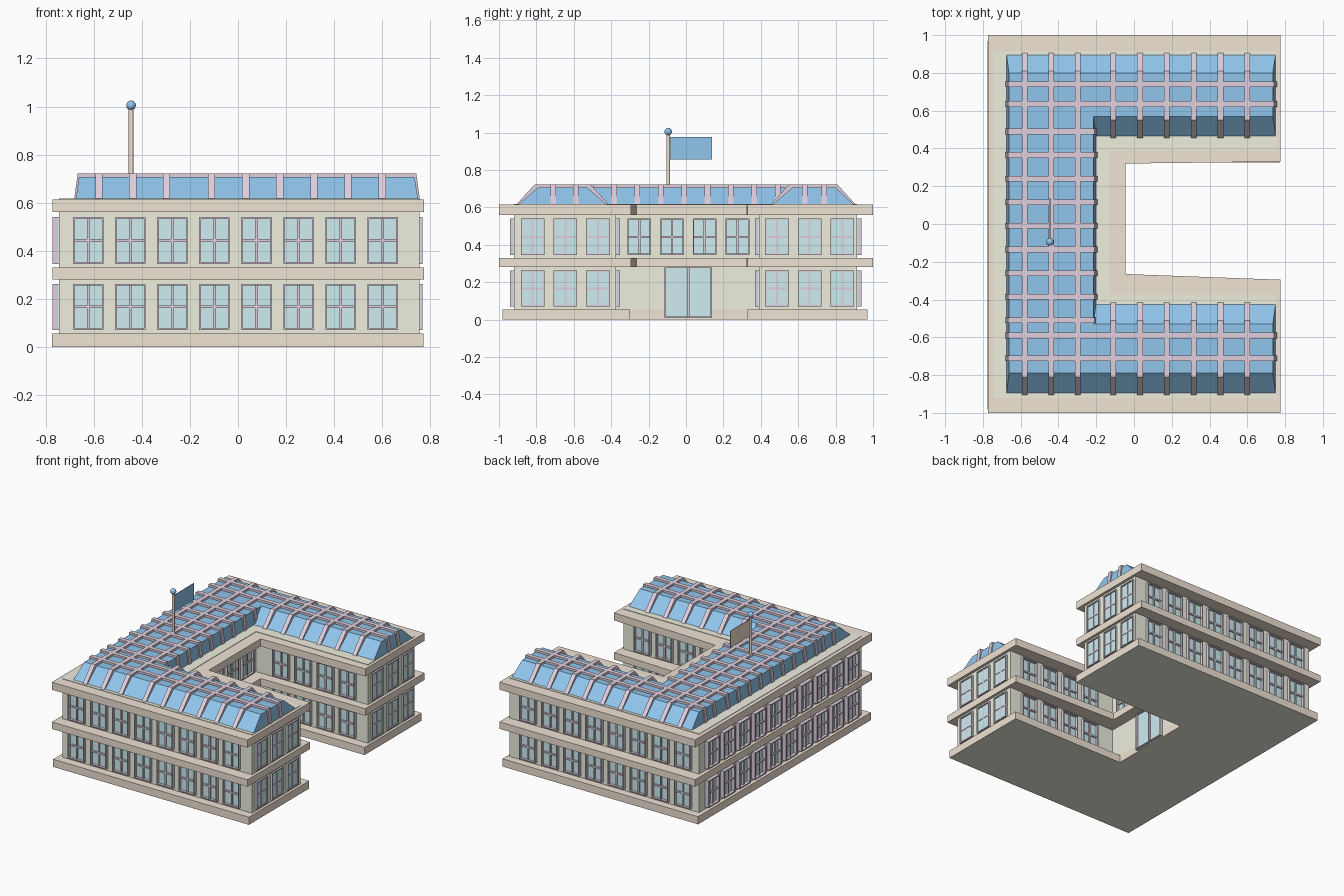
import bpy, bmesh
from mathutils import Vector

if "Cube" in bpy.data.objects:
    bpy.data.objects.remove(bpy.data.objects["Cube"])


def material(name, rgb):
    m = bpy.data.materials.new(name)
    m.diffuse_color = (*rgb, 1)
    m.use_nodes = True
    m.node_tree.nodes["Principled BSDF"].inputs["Base Color"].default_value = m.diffuse_color
    return m


WALL = material("cream wall", (0.86, 0.87, 0.74))
STONE = material("tan stone", (0.87, 0.77, 0.66))
BLUE = material("blue roof", (0.28, 0.56, 0.84))
PINK = material("mauve trim", (0.75, 0.63, 0.73))
GLASS = material("pale glass", (0.61, 0.85, 0.88))


def finish(name, bm, *mats):
    bmesh.ops.recalc_face_normals(bm, faces=bm.faces)
    me = bpy.data.meshes.new(name)
    bm.to_mesh(me)
    bm.free()
    for m in mats:
        me.materials.append(m)
    ob = bpy.data.objects.new(name, me)
    bpy.context.collection.objects.link(ob)
    return ob


def loft(bm, low, high):
    """Closed solid between two matching loops of 3D points."""
    a = [bm.verts.new(p) for p in low]
    b = [bm.verts.new(p) for p in high]
    n = len(a)
    bm.faces.new(a[::-1])
    bm.faces.new(b)
    for i in range(n):
        bm.faces.new((a[i], a[(i + 1) % n], b[(i + 1) % n], b[i]))


def box(bm, p, q, mat=0):
    lo = [min(a, b) for a, b in zip(p, q)]
    hi = [max(a, b) for a, b in zip(p, q)]
    size = Vector(hi) - Vector(lo)
    vs = bmesh.ops.create_cube(bm, size=1)["verts"]
    for v in vs:
        v.co = Vector(lo) + Vector((c + 0.5) * s for c, s in zip(v.co, size))
    for f in {f for v in vs for f in v.link_faces}:
        f.material_index = mat


def u_shape(x0, x1, y0, y1, xc, c0, c1, d0=None, d1=None):
    """U plan open to +x; c = court edges at the open end, d = at the back."""
    d0 = c0 if d0 is None else d0
    d1 = c1 if d1 is None else d1
    return [(x0, y0), (x1, y0), (x1, c0), (xc, d0),
            (xc, d1), (x1, c1), (x1, y1), (x0, y1)]


def prism(name, low, z0, z1, *mats, high=None):
    bm = bmesh.new()
    loft(bm, [(x, y, z0) for x, y in low], [(x, y, z1) for x, y in (high or low)])
    return finish(name, bm, *mats)


# walls and stone courses
prism("walls", u_shape(-.745, .755, -.92, .915, -.13, -.375, .39), 0.001, .617, WALL)
base = prism("base_course", u_shape(-.775, .773, -.98, .97, -.129, -.30, .325),
             0, .055, STONE, WALL)
for f in base.data.polygons:
    if f.normal.z < -.9:
        f.material_index = 1
course = u_shape(-.772, .775, -1, 1, -.045, -.295, .33, -.265, .32)
prism("middle_course", course, .28, .33, STONE)
prism("cornice", course, .56, .614, STONE)

# mansard roof
ZB, ZT, ZR = .612, .707, .722
prism("roof", u_shape(-.675, .75, -.90, .90, -.20, -.42, .46), ZB, ZT, BLUE,
      high=u_shape(-.662, .735, -.79, .80, -.215, -.53, .57))

# roof ribs: trapezoid slices running over the roof
ribs = bmesh.new()


def rib(axis, pos, lo, hi, lo_in, hi_in, w=.03):
    prof = [(lo, ZB), (hi, ZB), (hi - hi_in, ZR), (lo + lo_in, ZR)]

    def at(c):
        return [(c, t, z) if axis == 'y' else (t, c, z) for t, z in prof]
    loft(ribs, at(pos - w / 2), at(pos + w / 2))


for x in (-.578, -.438, -.298):
    rib('y', x, -.91, .91, .10, .10)
for i in range(6):
    x = -.11 + .142 * i
    rib('y', x, -.91, -.41, .10, .10)
    rib('y', x, .45, .91, .10, .10)
for i in range(9):
    rib('x', .49 - .125 * i, -.682, -.193, .015, .015)
for y in (-.71, -.59, .635, .74):
    rib('x', y, -.682, .757, .015, .015)
finish("roof_ribs", ribs, PINK)


# glazed openings: frame, mullions and pane on an axis-aligned wall
def opening(bm, axis, wall, out, c, w, z0, z1, depth, cross=True, t=.011):
    def bar(u0, u1, v0, v1, d, mat=0):
        n0, n1 = wall - out * .005, wall + out * d
        if axis == 'y':
            box(bm, (u0, n0, v0), (u1, n1, v1), mat)
        else:
            box(bm, (n0, u0, v0), (n1, u1, v1), mat)
    a, b = c - w / 2, c + w / 2
    bar(a, b, z0, z1, .004, 1)
    bar(a, a + t / 1.5, z0, z1, depth)
    bar(b - t / 1.5, b, z0, z1, depth)
    bar(a, b, z0, z0 + t / 1.5, depth)
    bar(a, b, z1 - t / 1.5, z1, depth)
    bar(c - t / 2, c + t / 2, z0, z1, depth * .6)
    if cross:
        m = (z0 + z1) / 2
        bar(a, b, m - t / 2, m + t / 2, depth * .6)


LOWER, UPPER = (.07, .262), (.345, .54)


def windows(name, axis, wall, out, start, count, depth=.022, floors=(LOWER, UPPER)):
    bm = bmesh.new()
    for i in range(count):
        for z0, z1 in floors:
            opening(bm, axis, wall, out, start + .175 * i, .127, z0, z1, depth)
    finish(name, bm, PINK, GLASS)


windows("front_windows", 'y', -.92, -1, -.623, 8)
windows("back_windows", 'y', .915, 1, -.623, 8)
windows("left_windows", 'x', -.745, -1, -.79, 10, .028)
windows("front_wing_end_windows", 'x', .755, 1, -.82, 3, .012)
windows("back_wing_end_windows", 'x', .755, 1, .486, 3, .012)
windows("court_front_windows", 'y', -.375, 1, .075, 4)
windows("court_back_windows", 'y', .39, -1, .075, 4)
windows("court_end_windows", 'x', -.13, 1, -.25, 4, floors=(UPPER,))

# entrance door
door = bmesh.new()
opening(door, 'x', -.13, 1, .012, .255, .008, .282, .022, cross=False)
finish("entrance_door", door, PINK, GLASS)

# flagpole with ball and two-tone flag
PX, PY = -.445, -.095
bpy.ops.mesh.primitive_cylinder_add(vertices=12, radius=.01, depth=.30, location=(PX, PY, .85))
pole = bpy.context.object
pole.name = "flagpole"
pole.data.materials.append(STONE)
bpy.ops.object.shade_smooth_by_angle()
bpy.ops.mesh.primitive_uv_sphere_add(segments=12, ring_count=8, radius=.02, location=(PX, PY, 1.005))
ball = bpy.context.object
ball.name = "flagpole_ball"
ball.data.materials.append(BLUE)
bpy.ops.object.shade_smooth_by_angle()
bm = bmesh.new()
box(bm, (PX - .002, PY + .005, .857), (PX + .002, .138, .975))
flag = finish("flag", bm, BLUE, STONE)
for f in flag.data.polygons:
    if f.normal.x < -.9:
        f.material_index = 1
